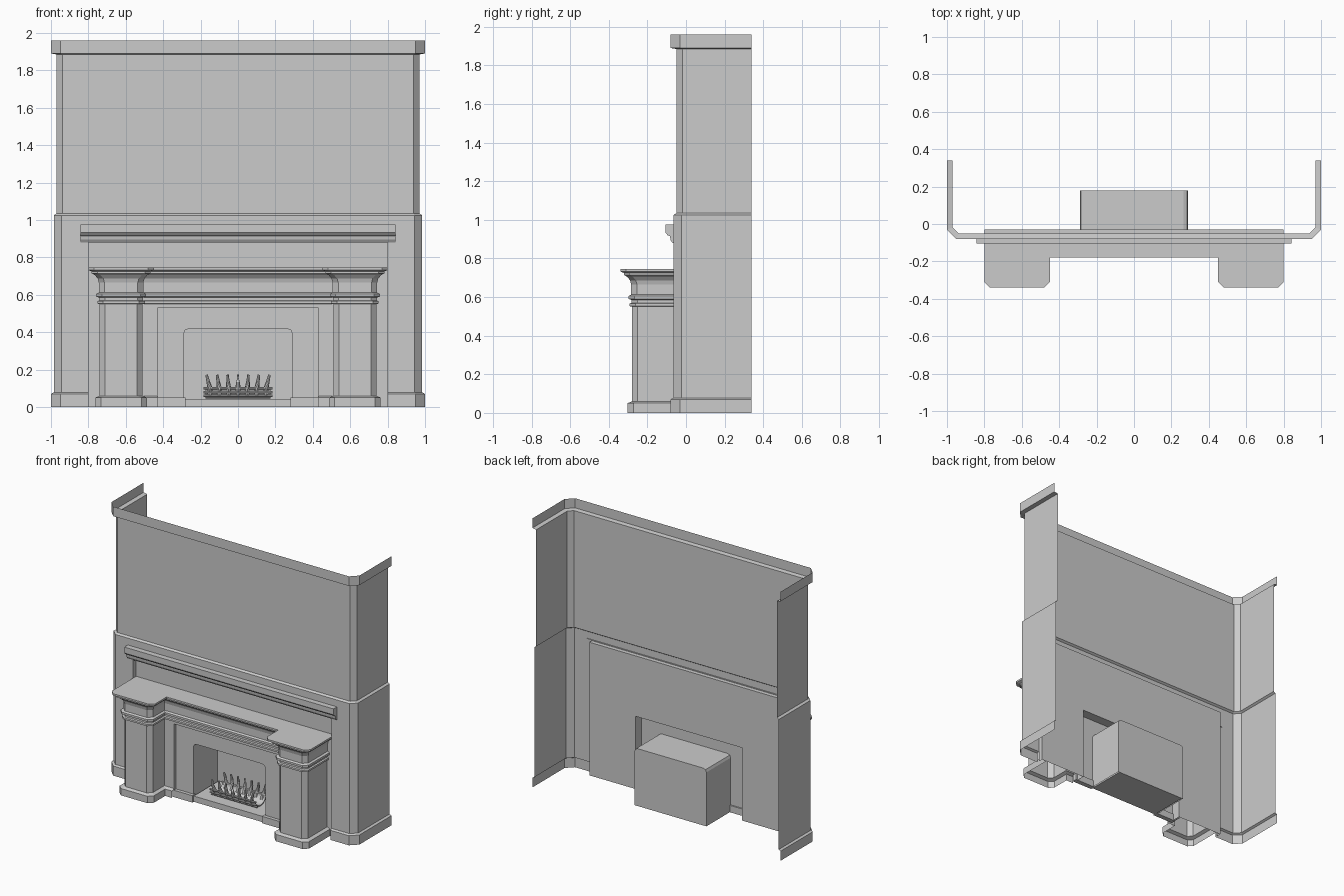
import bpy, math
from mathutils import Vector

if "Cube" in bpy.data.objects:
    bpy.data.objects.remove(bpy.data.objects["Cube"])


def mesh(name, verts, faces):
    me = bpy.data.meshes.new(name)
    me.from_pydata(verts, [], faces)
    me.update()
    ob = bpy.data.objects.new(name, me)
    bpy.context.collection.objects.link(ob)
    return ob


def loft(name, plan, profile, skip=lambda seg, z: False, cap=False):
    """Stack plan outlines (inset, height) into one moulded skin."""
    n = len(plan(0))
    verts = [(x, y, z) for d, z in profile for x, y in plan(d)]
    faces = []
    for j in range(len(profile) - 1):
        for i in range(n - 1):
            if not skip(i, profile[j + 1][1]):
                a = j * n + i
                faces.append((a, a + 1, a + n + 1, a + n))
    if cap:
        top = (len(profile) - 1) * n
        faces.append(tuple(range(top, top + n)))
    return mesh(name, verts, faces)


def mirrored(half):
    return half + [(-x, y) for x, y in reversed(half)]


def box(name, x0, x1, y0, y1, z0, z1):
    v = [(x, y, z) for x in (x0, x1) for y in (y0, y1) for z in (z0, z1)]
    f = [(0, 1, 3, 2), (4, 6, 7, 5), (0, 4, 5, 1), (2, 3, 7, 6), (1, 5, 7, 3), (0, 2, 6, 4)]
    return mesh(name, v, f)


def extrude_x(name, prof, hx):
    """Extrude a closed (y, z) profile across the width."""
    n = len(prof)
    v = [(s * hx, y, z) for s in (-1, 1) for y, z in prof]
    f = [(i, (i + 1) % n, n + (i + 1) % n, n + i) for i in range(n)]
    f += [tuple(reversed(range(n))), tuple(range(n, 2 * n))]
    return mesh(name, v, f)


def arch_sheet(name, y, outer, inner):
    """Upright sheet with a doorway notch; outlines run left to right."""
    pts = outer + inner[::-1]
    return mesh(name, [(x, y, z) for x, z in pts], [tuple(reversed(range(len(pts))))])


def tunnel(name, outline, y0, y1):
    """Inner lining of an opening between two depths."""
    n = len(outline)
    v = [(x, y, z) for y in (y0, y1) for x, z in outline]
    return mesh(name, v, [(i, i + 1, n + i + 1, n + i) for i in range(n - 1)])


def door(hx, h, c=0.0):
    half = [(-hx, 0), (-hx, h - c), (-hx + c * .3, h - c * .3), (-hx + c, h)] if c else [(-hx, 0), (-hx, h)]
    return mirrored(half)


def rod(name, pts, radii, sides=8):
    v, f = [], []
    pts = [Vector(p) for p in pts]
    for k, p in enumerate(pts):
        t = (pts[min(k + 1, len(pts) - 1)] - pts[max(k - 1, 0)]).normalized()
        q = t.to_track_quat('Z', 'Y')
        for s in range(sides):
            a = 2 * math.pi * s / sides
            v.append(p + q @ Vector((radii[k] * math.cos(a), radii[k] * math.sin(a), 0)))
    for k in range(len(pts) - 1):
        for s in range(sides):
            a, b = k * sides + s, k * sides + (s + 1) % sides
            f.append((a, b, b + sides, a + sides))
    f += [tuple(reversed(range(sides))), tuple(range(len(v) - sides, len(v)))]
    return mesh(name, v, f)


# Chimney breast: open-backed wall with skirting, step and crown
def wall_plan(d):
    x, f, c = 1 - d, -0.08 + d, 0.05 - 0.6 * d
    return mirrored([(-x, 0.34), (-x, f + c), (-x + c, f), (-0.8, f)])


loft("chimney_breast", wall_plan,
     [(0, 0), (0, .07), (.015, .078), (.015, .97), (.015, 1.025), (.03, 1.035),
      (.03, 1.885), (0, 1.89), (0, 1.96)],
     skip=lambda i, z: i == 3 and z < .98)

# Recessed panel behind the mantel
arch_sheet("recess_panel", -.03, door(.8, .97), door(.43, .53))
tunnel("recess_lining", door(.8, .97), -.065, -.03)

# Narrow upper shelf moulding
extrude_x("upper_shelf", [(-.06, .975), (-.105, .975), (-.105, .932), (-.095, .92),
                          (-.083, .915), (-.08, .895), (-.07, .88), (-.06, .88)], .843)


# Mantel: two pilasters and a frieze in a single moulded outline
def mantel_plan(d):
    o, i, f, m, c = .8 - d, .45 + d, -.34 + d, -.18 + d, .03
    return mirrored([(-o, -.03), (-o, f + c), (-o + c, f), (-i - c, f),
                     (-i, f + c), (-i, m), (-.43, m)])


loft("mantel", mantel_plan,
     [(.037, 0), (.037, .05), (.06, .06), (.06, .53), (.06, .55), (.048, .553), (.048, .566),
      (.058, .57), (.058, .585), (.042, .59), (.042, .605), (.056, .612), (.056, .665),
      (.05, .687), (.035, .705), (.018, .715), (.018, .725), (0, .732), (0, .745)],
     skip=lambda i, z: i == 6 and z < .54, cap=True)

# Fire surround slip and its lining
arch_sheet("fire_surround", -.10, door(.43, .53), door(.29, .418, .025))
tunnel("surround_lining", door(.43, .53), -.12, -.03)
for s, side in ((-1, "left"), (1, "right")):
    xs = sorted((s * .28, s * .445))
    box(side + "_surround_plinth", xs[0], xs[1], -.125, -.09, 0, .05)

# Firebox and hearth
tunnel("firebox_walls", door(.29, .418, .025), -.10, .18)
back = door(.29, .418, .025)
mesh("firebox_back", [(x, .18, z) for x, z in back], [tuple(range(len(back)))])
box("hearth", -.28, .28, -.11, .178, 0, .042)

# Fire grate: curved basket, rails and tapered fingers
N = 10
arc = [math.pi + math.pi * k / N for k in range(N + 1)]
outer = [(.01 + .065 * math.cos(a), .1 + .055 * math.sin(a)) for a in arc]
inner = [(.01 + .057 * math.cos(a), .1 + .047 * math.sin(a)) for a in reversed(arc)]
extrude_x("grate_basket", outer + inner, .175)
for k, (y, z) in enumerate(((-.058, .1), (-.055, .078), (-.042, .06), (.078, .1))):
    rod("grate_rail_%d" % k, [(-.185, y, z), (.185, y, z)], [.007, .007])
for k in range(7):
    x = -.15 + .05 * k
    lean = x * .12
    for y, d, row in ((-.055, -1, "front"), (.075, 1, "back")):
        rod("%s_finger_%d" % (row, k),
            [(x, y - d * .015, .065), (x, y, .1), (x + lean * .5, y + d * .008, .135),
             (x + lean, y + d * .004, .172)], [.012, .014, .01, .007])
